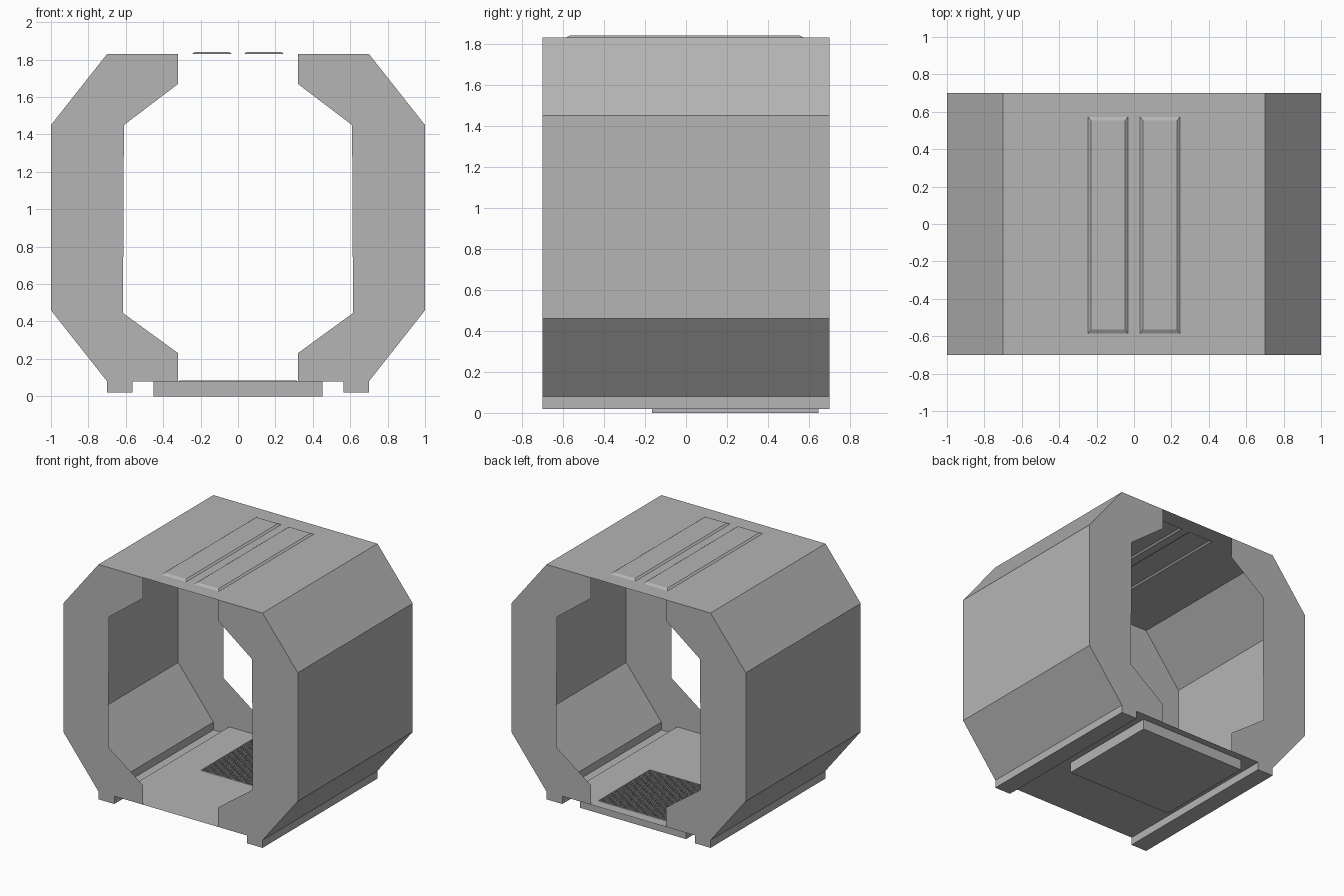
import bpy, bmesh

if "Cube" in bpy.data.objects:
    bpy.data.objects.remove(bpy.data.objects["Cube"])

D = 0.70                                     # half length along y
TOP, FLOOR = 1.83, 0.08

grey = bpy.data.materials.new("dark_grey")
grey.diffuse_color = (0.46, 0.46, 0.46, 1)
grey.use_nodes = True
grey.node_tree.nodes["Principled BSDF"].inputs["Base Color"].default_value = grey.diffuse_color


def face(bm, pts, flip=False):
    vs = [bm.verts.new(p) for p in pts]
    bm.faces.new(vs[::-1] if flip else vs)


def finish(bm, name):
    bmesh.ops.remove_doubles(bm, verts=bm.verts, dist=1e-5)
    me = bpy.data.meshes.new(name)
    bm.to_mesh(me)
    bm.free()
    me.materials.append(grey)
    ob = bpy.data.objects.new(name, me)
    bpy.context.collection.objects.link(ob)
    return ob


def plate(bm, xs, ys, z, holes, flip=False):
    """Horizontal sheet divided into cells, leaving the hole cells open."""
    for i in range(len(xs) - 1):
        for j in range(len(ys) - 1):
            if (i, j) not in holes:
                a, b, c, d = xs[i], xs[i + 1], ys[j], ys[j + 1]
                face(bm, [(a, c, z), (b, c, z), (b, d, z), (a, d, z)], flip)


# side walls with hollow foot rails: one thin sheet, mirrored
wall = [(0.70, TOP), (1.0, 1.45), (1.0, 0.46), (0.70, FLOOR),
        (0.70, 0.02), (0.565, 0.02), (0.565, FLOOR)]
opening = [(0.32, FLOOR), (0.32, 0.23), (0.615, 0.445),
           (0.61, 1.45), (0.32, 1.67), (0.32, TOP)]
bm = bmesh.new()
for s in (1, -1):
    for (x0, z0), (x1, z1) in zip(wall, wall[1:]):
        face(bm, [(s * x0, -D, z0), (s * x1, -D, z1),
                  (s * x1, D, z1), (s * x0, D, z0)], s < 0)
    # end frames around the openings
    for y in (-D, D):
        face(bm, [(s * x, y, z) for x, z in wall + opening], (s > 0) == (y < 0))
finish(bm, "side_walls_and_end_frames")

# roof with two raised, hollow panels
bm = bmesh.new()
xs, ys = [-0.70, -0.245, -0.033, 0.033, 0.245, 0.70], [-D, -0.585, 0.573, D]
plate(bm, xs, ys, TOP, {(1, 1), (3, 1)})
for i in (1, 3):
    a, b, c, d = xs[i], xs[i + 1], ys[1], ys[2]
    low = [(a, c, TOP), (b, c, TOP), (b, d, TOP), (a, d, TOP)]
    e, f, h = 0.014, 0.02, TOP + 0.011
    high = [(a + e, c + f, h), (b - e, c + f, h), (b - e, d - f, h), (a + e, d - f, h)]
    face(bm, high)
    for k in range(4):
        n = (k + 1) % 4
        face(bm, [low[k], low[n], high[n], high[k]])
finish(bm, "roof")

# floor with a grate opening
GX, G0, G1 = 0.31, 0.0, 0.615
bm = bmesh.new()
plate(bm, [-0.565, -GX, GX, 0.565], [-D, G0, G1, D], FLOOR, {(1, 1)}, True)
finish(bm, "floor")

# shallow tray below the floor, open at the top
bm = bmesh.new()
bmesh.ops.create_cube(bm, size=1)
for v in bm.verts:
    v.co.x *= 0.904
    v.co.y = v.co.y * 0.81 + 0.24
    v.co.z = (v.co.z + 0.5) * FLOOR
bm.normal_update()
bmesh.ops.delete(bm, geom=[f for f in bm.faces if f.normal.z > 0.5], context='FACES_ONLY')
finish(bm, "under_tray")

# fine lattice grate set in the floor
bm = bmesh.new()
bmesh.ops.create_grid(bm, x_segments=36, y_segments=36, size=0.5)
for v in bm.verts:
    v.co = (v.co.x * 2 * GX, v.co.y * (G1 - G0) + (G0 + G1) / 2, FLOOR)
# create_grid spans -0.5..0.5, so x is scaled to -GX..GX
grate = finish(bm, "floor_grate")
mod = grate.modifiers.new("bars", 'WIREFRAME')
mod.thickness = 0.009
mod.use_even_offset = False
mod.use_boundary = True
